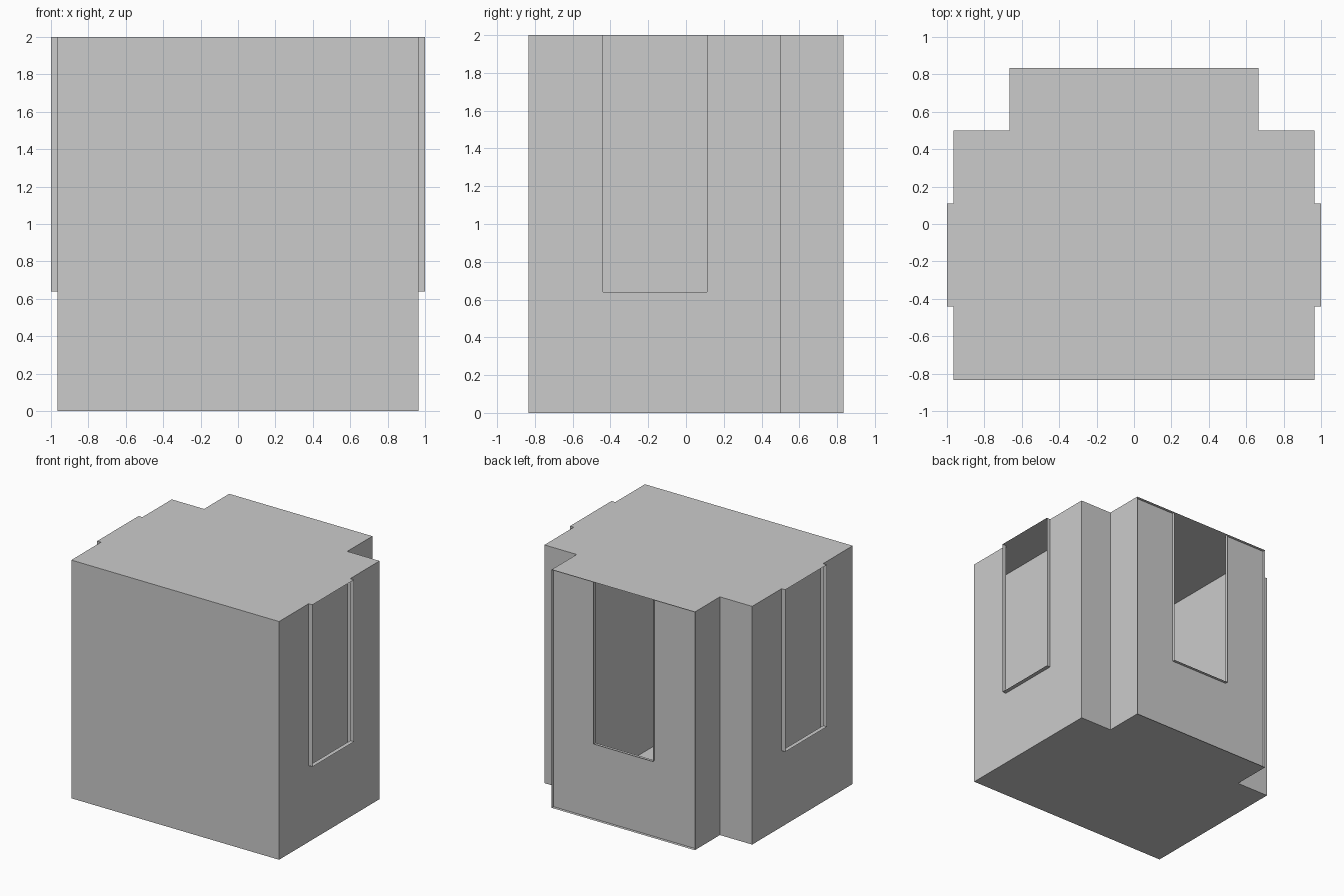
import bpy
import bmesh
from mathutils import Vector

if "Cube" in bpy.data.objects:
    bpy.data.objects.remove(bpy.data.objects["Cube"])

H = 2.0                     # total height
CORE, SIDE, RIM = 0.665, 0.965, 1.0
FRONT, POD_BACK, BACK = -0.833, 0.5, 0.833
BACK_WALL = BACK - 0.025    # back wall sits slightly inside its lip
SILL = 0.64                 # bottom of every opening
O0, O1 = -0.44, 0.11        # side opening in y
OB = 0.275                  # half width of back opening


def sheet(name, polys, mirror=False):
    """Thin sheet object made of polygons, optionally mirrored in x."""
    bm = bmesh.new()
    for poly in polys:
        bm.faces.new([bm.verts.new(Vector(p)) for p in poly])
    bmesh.ops.remove_doubles(bm, verts=bm.verts, dist=1e-4)
    bmesh.ops.triangulate(bm, faces=[f for f in bm.faces if len(f.verts) > 4])
    me = bpy.data.meshes.new(name)
    bm.to_mesh(me)
    bm.free()
    ob = bpy.data.objects.new(name, me)
    bpy.context.collection.objects.link(ob)
    if mirror:
        ob.modifiers.new("Mirror", 'MIRROR').use_axis[0] = True
    return ob


def upright(a, b):
    """Full-height quad between two plan points."""
    return [(*a, 0), (*b, 0), (*b, H), (*a, H)]


def wall_with_opening(place, u0, u1, h0, h1, depth_in, depth_out):
    """U-shaped wall around an opening, plus a thin rim pushed outwards."""
    wall = [(u0, 0), (u1, 0), (u1, H), (h1, H), (h1, SILL), (h0, SILL), (h0, H), (u0, H)]
    edge = [(h0, H), (h0, SILL), (h1, SILL), (h1, H)]
    polys = [[place(u, z, depth_in) for u, z in wall]]
    for p, q in zip(edge, edge[1:]):
        polys.append([place(*p, depth_in), place(*q, depth_in),
                      place(*q, depth_out), place(*p, depth_out)])
    return polys


def outline(half, z):
    """Closed plan outline from its right half."""
    return [(x, y, z) for x, y in half] + [(-x, y, z) for x, y in reversed(half)]


# Floor and roof
tail = [(SIDE, POD_BACK), (CORE, POD_BACK), (CORE, BACK)]
sheet("floor", [outline([(SIDE, FRONT)] + tail, 0)[::-1]])
sheet("roof", [outline([(SIDE, FRONT), (SIDE, O0), (RIM, O0), (RIM, O1), (SIDE, O1)] + tail, H)])

# Front wall
sheet("front_wall", [upright((-SIDE, FRONT), (SIDE, FRONT))])

# Long inner walls dividing the core from the side bays
sheet("core_wall", [upright((CORE, FRONT), (CORE, BACK))], mirror=True)

# Back of each side bay
sheet("bay_back_wall", [upright((SIDE, POD_BACK), (CORE, POD_BACK))], mirror=True)

# Side walls with rimmed openings
sheet("side_wall", wall_with_opening(lambda u, z, d: (d, u, z),
      FRONT, POD_BACK, O0, O1, SIDE, RIM), mirror=True)

# Back wall with rimmed opening
sheet("back_wall", wall_with_opening(lambda u, z, d: (-u, d, z),
      -CORE, CORE, -OB, OB, BACK_WALL, BACK))
